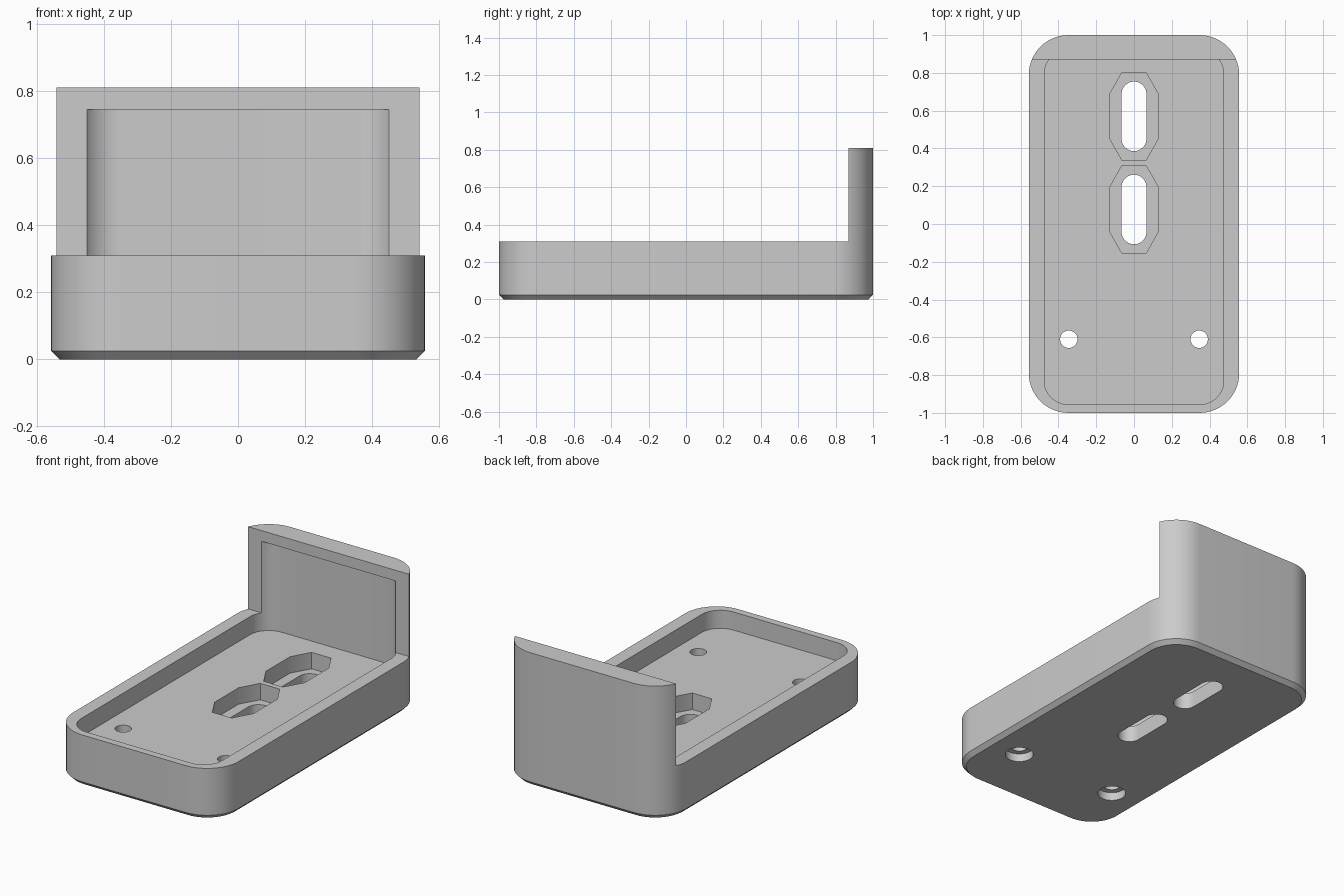
import bpy, bmesh
from math import sin, cos, pi

old = bpy.data.objects.get("Cube")
if old:
    bpy.data.objects.remove(old, do_unlink=True)

grey = bpy.data.materials.new("light grey")
grey.use_nodes = True
colour = (0.6, 0.6, 0.6, 1)
grey.diffuse_color = colour
grey.node_tree.nodes["Principled BSDF"].inputs["Base Color"].default_value = colour


def rounded(hx, y0, y1, r, steps=14):
    """Outline of a rectangle with round corners; one step gives chamfers."""
    points = []
    centres = [(hx - r, y1 - r), (r - hx, y1 - r), (r - hx, y0 + r), (hx - r, y0 + r)]
    for q, (cx, cy) in enumerate(centres):
        for i in range(steps + 1):
            a = (q + i / steps) * pi / 2
            p = (cx + r * cos(a), cy + r * sin(a))
            if not points or abs(p[0] - points[-1][0]) + abs(p[1] - points[-1][1]) > 1e-5:
                points.append(p)
    if abs(points[0][0] - points[-1][0]) + abs(points[0][1] - points[-1][1]) < 1e-5:
        points.pop()
    return points


def loft(name, layers):
    """Closed solid through a stack of (outline, z) layers."""
    bm = bmesh.new()
    rings = [[bm.verts.new((x, y, z)) for x, y in outline] for outline, z in layers]
    n = len(rings[0])
    for low, high in zip(rings, rings[1:]):
        for i in range(n):
            j = (i + 1) % n
            bm.faces.new((low[i], low[j], high[j], high[i]))
    bm.faces.new(rings[0][::-1])
    bm.faces.new(rings[-1])
    bmesh.ops.recalc_face_normals(bm, faces=bm.faces)
    mesh = bpy.data.meshes.new(name)
    bm.to_mesh(mesh)
    bm.free()
    mesh.materials.append(grey)
    obj = bpy.data.objects.new(name, mesh)
    bpy.context.collection.objects.link(obj)
    return obj


def prism(name, outline, z0, z1):
    return loft(name, [(outline, z0), (outline, z1)])


def octagon(y0, y1):
    w, c, e = 0.13, 0.065, 0.115
    return [(w, y0 + e), (w, y1 - e), (c, y1), (-c, y1),
            (-w, y1 - e), (-w, y0 + e), (-c, y0), (c, y0)]


def circle(cx, cy, r):
    return [(cx + x, cy + y) for x, y in rounded(r, -r, r, r, 10)]


# Tray with tall back wall and chamfered underside
W, R, CH = 0.557, 0.21, 0.025
outer = rounded(W, -1, 1, R)
foot = rounded(W - CH, CH - 1, 1 - CH, R - CH)
tray = loft("tray_with_back_wall", [(foot, 0), (outer, CH), (outer, 0.81)])

# Space above the low rim, and the inner cavity
cutters = [
    prism("rim_cutter", [(-1, -2), (1, -2), (1, 0.87), (-1, 0.87)], 0.31, 1),
    prism("cavity_cutter", rounded(0.475, -0.955, 0.92, 0.125), 0.2, 0.745),
]

# Two slots, each in an eight-sided pocket
for y in (0.57, 0.077):
    cutters.append(prism("pocket_cutter", octagon(y - 0.23, y + 0.23), 0.1, 0.25))
    cutters.append(prism("slot_cutter", rounded(0.066, y - 0.184, y + 0.184, 0.066), -0.1, 0.15))

# Two screw holes, counterbored from below
for x in (-0.345, 0.345):
    cutters.append(prism("hole_cutter", circle(x, -0.61, 0.046), -0.1, 0.25))
    cutters.append(prism("counterbore_cutter", circle(x, -0.61, 0.08), -0.1, 0.05))

# Cut everything out of the tray
bpy.context.view_layer.objects.active = tray
for cutter in cutters:
    cutter.hide_render = True
    mod = tray.modifiers.new(cutter.name, "BOOLEAN")
    mod.operation = "DIFFERENCE"
    mod.solver = "EXACT"
    mod.object = cutter
    bpy.ops.object.modifier_apply(modifier=mod.name)
for cutter in cutters:
    bpy.data.objects.remove(cutter, do_unlink=True)

bpy.ops.object.select_all(action="DESELECT")
tray.select_set(True)
bpy.ops.object.shade_smooth_by_angle(angle=pi / 6)
